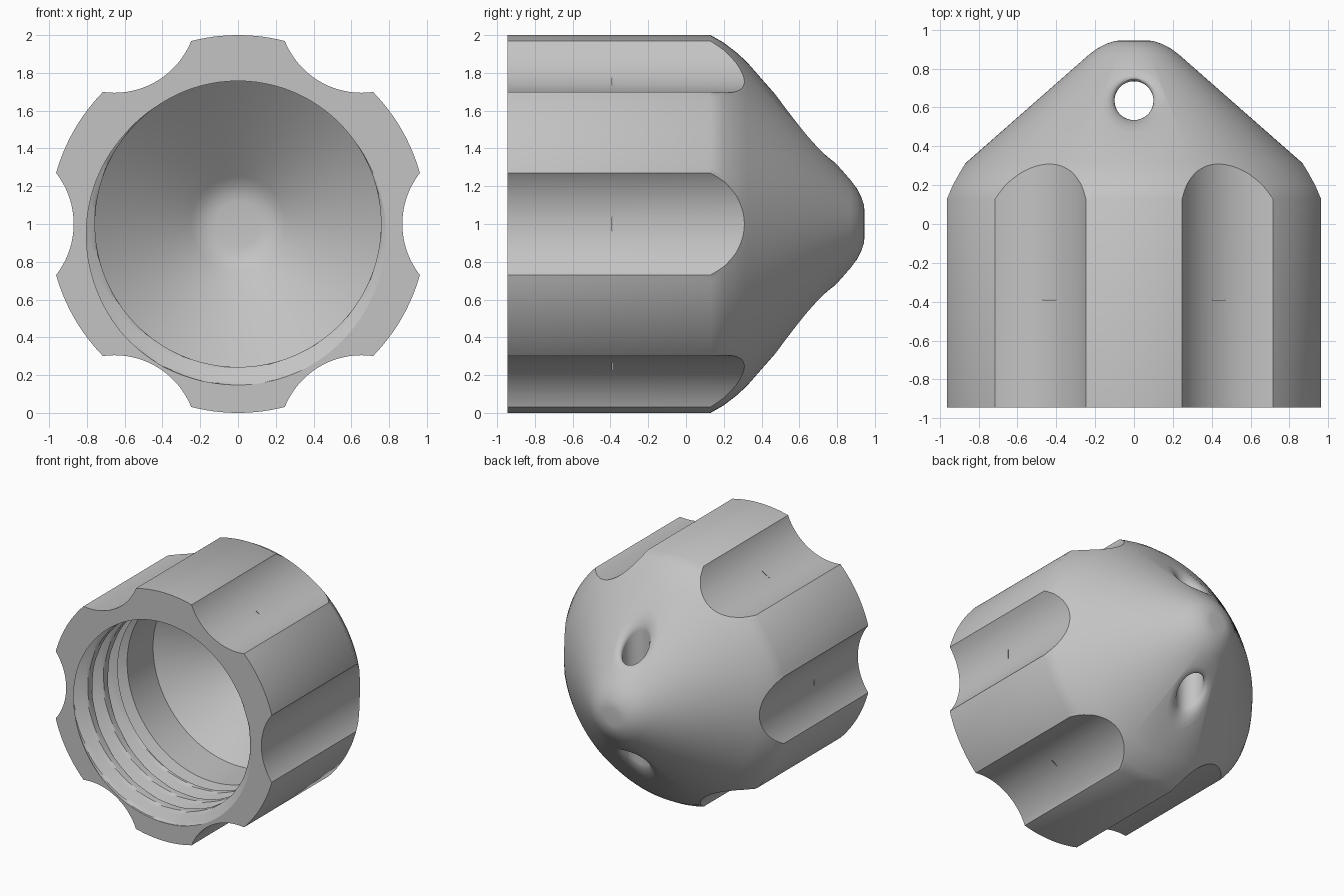
import bpy, bmesh, math
from mathutils import Vector

cube = bpy.data.objects.get("Cube")
if cube:
    bpy.data.objects.remove(cube, do_unlink=True)

grey = bpy.data.materials.new("plain grey")
grey.use_nodes = True
tone = (0.55, 0.55, 0.55, 1)
grey.diffuse_color = tone
grey.node_tree.nodes["Principled BSDF"].inputs["Base Color"].default_value = tone

FRONT, BACK, AXIS_Z = -0.945, 0.945, 1.0
SEGMENTS = 144


def loft(name, rings_per_part):
    """Closed solids, each skinned over a list of equal rings."""
    bm = bmesh.new()
    for rings in rings_per_part:
        rows = [[bm.verts.new(p) for p in ring] for ring in rings]
        for a, b in zip(rows, rows[1:]):
            for i in range(len(a)):
                j = (i + 1) % len(a)
                bm.faces.new((a[i], a[j], b[j], b[i]))
        for row in (rows[0], rows[-1]):
            centre = bm.verts.new(sum((v.co for v in row), Vector()) / len(row))
            for i in range(len(row)):
                bm.faces.new((row[i], row[(i + 1) % len(row)], centre))
    bmesh.ops.recalc_face_normals(bm, faces=bm.faces)
    mesh = bpy.data.meshes.new(name)
    bm.to_mesh(mesh)
    bm.free()
    mesh.materials.append(grey)
    obj = bpy.data.objects.new(name, mesh)
    bpy.context.collection.objects.link(obj)
    return obj


def ring(y, radius, cx=0, cz=AXIS_Z, count=SEGMENTS):
    """Circle round the y direction; radius may depend on the angle."""
    points = []
    for i in range(count):
        a = math.tau * i / count
        r = radius(a) if callable(radius) else radius
        points.append((cx + r * math.cos(a), y, cz + r * math.sin(a)))
    return points


# Outer shell: cylinder, shoulder, cone and rounded tip
profile = [(FRONT, 1), (0.13, 1), (0.2, 0.96), (0.265, 0.91), (0.32, 0.86),
           (0.87, 0.234), (0.905, 0.188), (0.929, 0.14), (0.942, 0.1), (BACK, 0.07)]
cap = loft("fluted_cap", [[ring(y, r) for y, r in profile]])

# Six grip flutes round the side
flutes = []
for k in range(6):
    a = math.tau * k / 6
    cx, cz = 1.308 * math.cos(a), AXIS_Z + 1.308 * math.sin(a)
    flutes.append([ring(y, 0.438, cx, cz) for y in (FRONT - 0.1, 0.6)])
flute_cutter = loft("flute_cutter", flutes)

# Threaded cavity: helical groove ending in a relief ring, then a cone
BORE, PITCH, LAST = 0.757, 0.2, -0.39


def groove(distance, depth, half_width=0.07, flat=0.015):
    return depth * min(1, max(0, (half_width - abs(distance)) / (half_width - flat)))


def thread_radius(y):
    def radius(a):
        turn = (math.radians(-100) - a) / math.tau
        d = (y - FRONT - PITCH * turn + PITCH / 2) % PITCH - PITCH / 2
        helix = groove(d, 0.095) if y < LAST - 0.06 else 0
        return BORE + max(helix, groove(y - LAST, 0.116, 0.06, 0.003))
    return radius


cavity = [ring(FRONT - 0.015 + 0.01 * i, thread_radius(FRONT - 0.015 + 0.01 * i))
          for i in range(64)]
cavity += [ring(y, r) for y, r in
           [(0, BORE), (0.44, 0.25), (0.469, 0.21), (0.488, 0.165), (0.495, 0.12)]]
cavity_cutter = loft("cavity_cutter", [cavity])

# Cord hole through the tip, with rounded lips that follow the cone
HOLE_Y, HOLE_R, LIP = 0.635, 0.1, 0.07


def lip_ring(radius, offset, side):
    points = []
    for i in range(64):
        a = math.tau * i / 64
        x, y = radius * math.cos(a), HOLE_Y + radius * math.sin(a)
        cone = 0.86 - 1.138 * (y - 0.32)
        z = math.sqrt(cone ** 2 - x ** 2) + offset
        points.append((x, y, AXIS_Z + side * z))
    return points


steps = [(HOLE_R + LIP + 0.004, 0.1), (HOLE_R + LIP, 0.004)]
for k in range(1, 9):
    a = math.pi / 2 * k / 8
    steps.append((HOLE_R + LIP * (1 - math.sin(a)), -LIP * (1 - math.cos(a))))
hole = [lip_ring(r, d, 1) for r, d in steps] + [lip_ring(r, d, -1) for r, d in reversed(steps)]
hole_cutter = loft("hole_cutter", [hole])

# Cut everything and bake the result
for cutter in (flute_cutter, cavity_cutter, hole_cutter):
    mod = cap.modifiers.new(cutter.name, "BOOLEAN")
    mod.operation = "DIFFERENCE"
    mod.solver = "EXACT"
    mod.object = cutter
bpy.ops.object.select_all(action="DESELECT")
cap.select_set(True)
bpy.context.view_layer.objects.active = cap
for mod in list(cap.modifiers):
    bpy.ops.object.modifier_apply(modifier=mod.name)
for cutter in (flute_cutter, cavity_cutter, hole_cutter):
    bpy.data.objects.remove(cutter, do_unlink=True)
bpy.ops.object.shade_smooth_by_angle(angle=math.radians(30))
